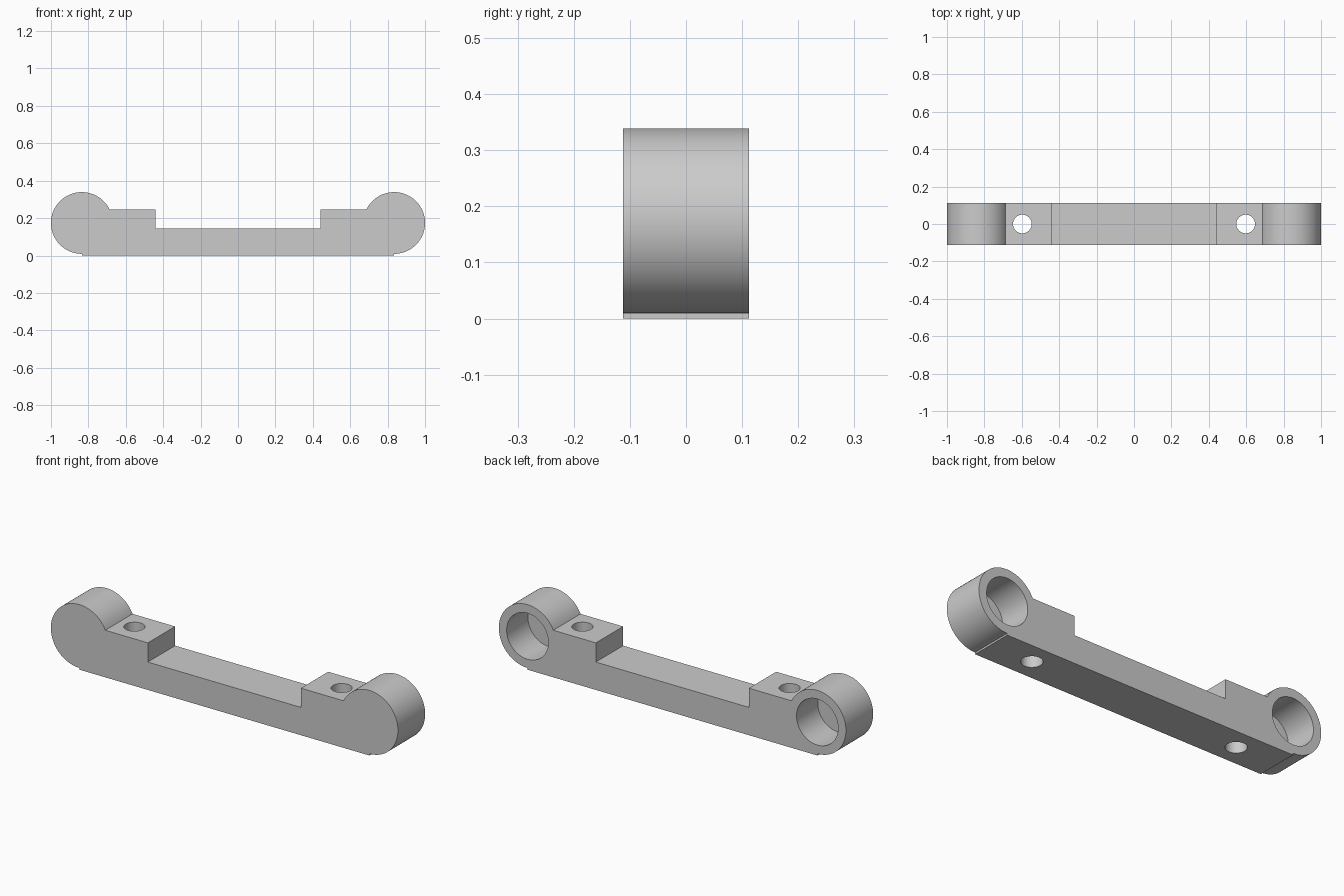
import bpy, bmesh
from math import radians, sin, cos, asin, pi

if "Cube" in bpy.data.objects:
    bpy.data.objects.remove(bpy.data.objects["Cube"], do_unlink=True)

HALF_DEPTH = 0.112
BOSS_X, BOSS_Z, BOSS_R = 0.835, 0.174, 0.165
PAD_Z, DECK_Z, STEP_X = 0.245, 0.145, 0.441
BORE_R, BORE_FLOOR_Y = 0.12, -0.063
HOLE_X, HOLE_R = 0.597, 0.05
ARC_STEPS = 72

grey = bpy.data.materials.new("light grey")
grey.use_nodes = True
colour = (0.6, 0.6, 0.6, 1)
grey.diffuse_color = colour
grey.node_tree.nodes["Principled BSDF"].inputs["Base Color"].default_value = colour

# Right half of the outline: underside, round boss, raised pad, lower deck
start, end = -pi / 2, pi - asin((PAD_Z - BOSS_Z) / BOSS_R)
half = [(BOSS_X, 0)]
for i in range(ARC_STEPS + 1):
    a = start + (end - start) * i / ARC_STEPS
    half.append((BOSS_X + BOSS_R * cos(a), BOSS_Z + BOSS_R * sin(a)))
half += [(STEP_X, PAD_Z), (STEP_X, DECK_Z)]
outline = half + [(-x, z) for x, z in reversed(half)]

# Bar body, extruded from front to back
bm = bmesh.new()
face = bm.faces.new([bm.verts.new((x, -HALF_DEPTH, z)) for x, z in outline])
extruded = bmesh.ops.extrude_face_region(bm, geom=[face])["geom"]
bmesh.ops.translate(bm, vec=(0, 2 * HALF_DEPTH, 0),
                    verts=[v for v in extruded if isinstance(v, bmesh.types.BMVert)])
bmesh.ops.recalc_face_normals(bm, faces=bm.faces)
mesh = bpy.data.meshes.new("link_bar")
bm.to_mesh(mesh)
bm.free()
mesh.materials.append(grey)
bar = bpy.data.objects.new("link_bar", mesh)
bpy.context.collection.objects.link(bar)


def drill(name, radius, depth, location, rotation=(0, 0, 0)):
    """Cut a round hole in the bar."""
    bpy.ops.mesh.primitive_cylinder_add(vertices=64, radius=radius, depth=depth,
                                        location=location, rotation=rotation)
    cutter = bpy.context.object
    cutter.name = name
    cutter.data.materials.append(grey)
    cut = bar.modifiers.new(name, 'BOOLEAN')
    cut.operation = 'DIFFERENCE'
    cut.solver = 'EXACT'
    cut.object = cutter
    bpy.ops.object.select_all(action='DESELECT')
    bar.select_set(True)
    bpy.context.view_layer.objects.active = bar
    bpy.ops.object.modifier_apply(modifier=cut.name)
    bpy.data.objects.remove(cutter, do_unlink=True)


# Blind bores open at the back, and vertical through holes
bore_length = 0.4
for side in (-1, 1):
    drill("boss_bore", BORE_R, bore_length,
          (side * BOSS_X, BORE_FLOOR_Y + bore_length / 2, BOSS_Z), (pi / 2, 0, 0))
    drill("bolt_hole", HOLE_R, 1, (side * HOLE_X, 0, 0.1))

bpy.ops.object.shade_smooth_by_angle(angle=radians(30))
